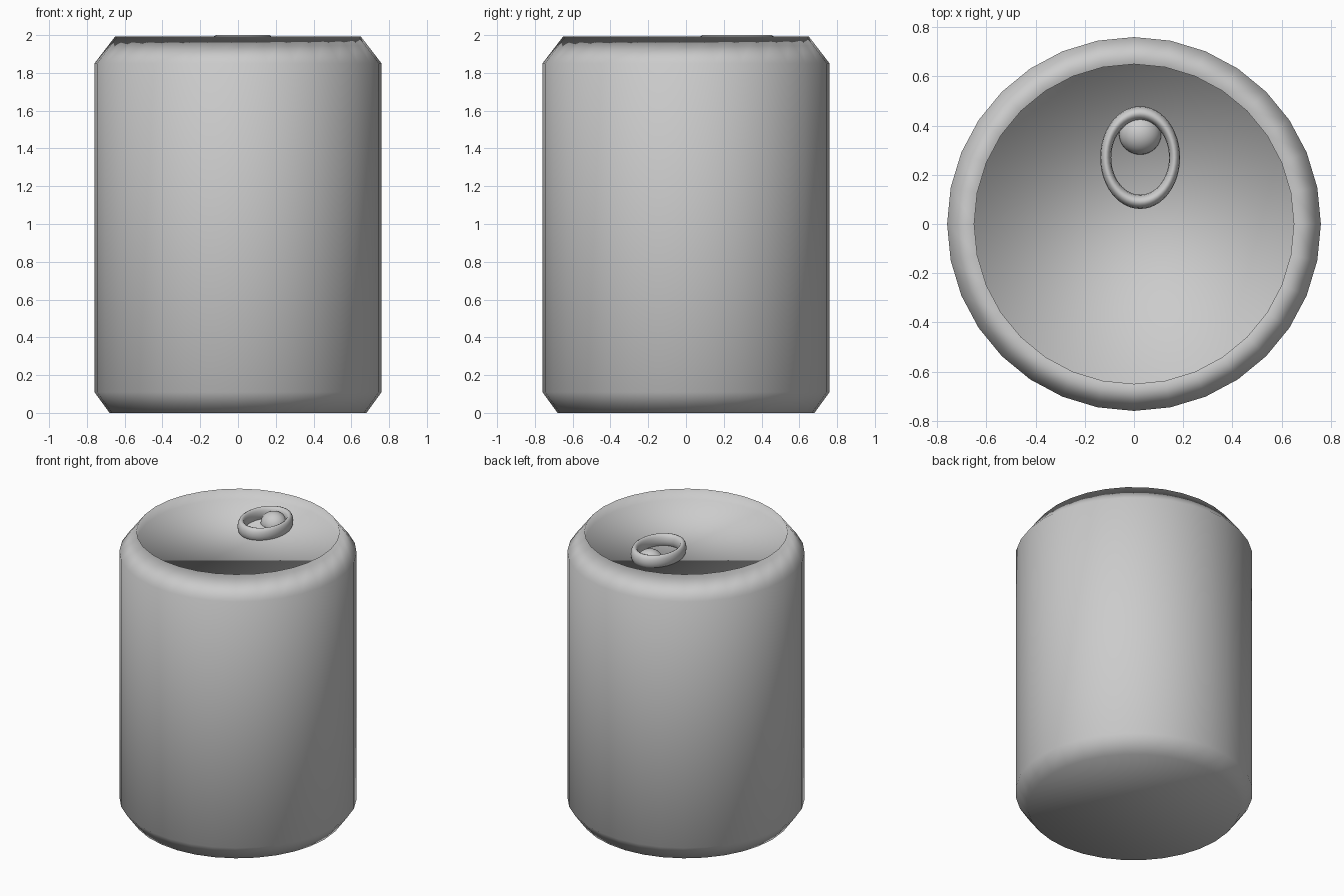
import bpy, bmesh, math

if "Cube" in bpy.data.objects:
    bpy.data.objects.remove(bpy.data.objects["Cube"])

SIDES = 32

metal = bpy.data.materials.new("grey_metal")
metal.diffuse_color = (0.6, 0.6, 0.6, 1)
metal.use_nodes = True
metal.node_tree.nodes["Principled BSDF"].inputs["Base Color"].default_value = metal.diffuse_color


def finish(obj, name):
    """Name the part, colour it and shade every face smooth."""
    obj.name = name
    obj.data.materials.clear()
    obj.data.materials.append(metal)
    for face in obj.data.polygons:
        face.use_smooth = True
    return obj


def turned_solid(name, profile):
    """Stack rings along a (radius, height) profile and cap both ends."""
    bm = bmesh.new()
    rings = [[bm.verts.new((r * math.cos(a), r * math.sin(a), z))
              for a in (2 * math.pi * i / SIDES for i in range(SIDES))]
             for r, z in profile]
    for low, high in zip(rings, rings[1:]):
        for i in range(SIDES):
            j = (i + 1) % SIDES
            bm.faces.new((low[i], low[j], high[j], high[i]))
    bm.faces.new(rings[0][::-1])
    bm.faces.new(rings[-1])
    mesh = bpy.data.meshes.new(name)
    bm.to_mesh(mesh)
    bm.free()
    obj = bpy.data.objects.new(name, mesh)
    bpy.context.collection.objects.link(obj)
    return finish(obj, name)


# Can body: tapered foot, straight wall, sloped shoulder, recessed lid
turned_solid("can_body", [(0.68, 0), (0.76, 0.11), (0.76, 1.85),
                          (0.65, 1.993), (0.65, 1.92)])

# Oval pull ring standing on the lid
bpy.ops.mesh.primitive_torus_add(major_radius=1, minor_radius=0.16,
                                 major_segments=48, minor_segments=12,
                                 location=(0.025, 0.27, 1.954))
ring = bpy.context.object
ring.scale = (0.14, 0.18, 0.046 / 0.16)
finish(ring, "pull_ring")

# Rounded rivet at the back of the ring
bpy.ops.mesh.primitive_uv_sphere_add(segments=32, ring_count=16, radius=1,
                                     location=(0.025, 0.365, 1.918))
rivet = bpy.context.object
rivet.scale = (0.086, 0.083, 0.08)
finish(rivet, "rivet")
